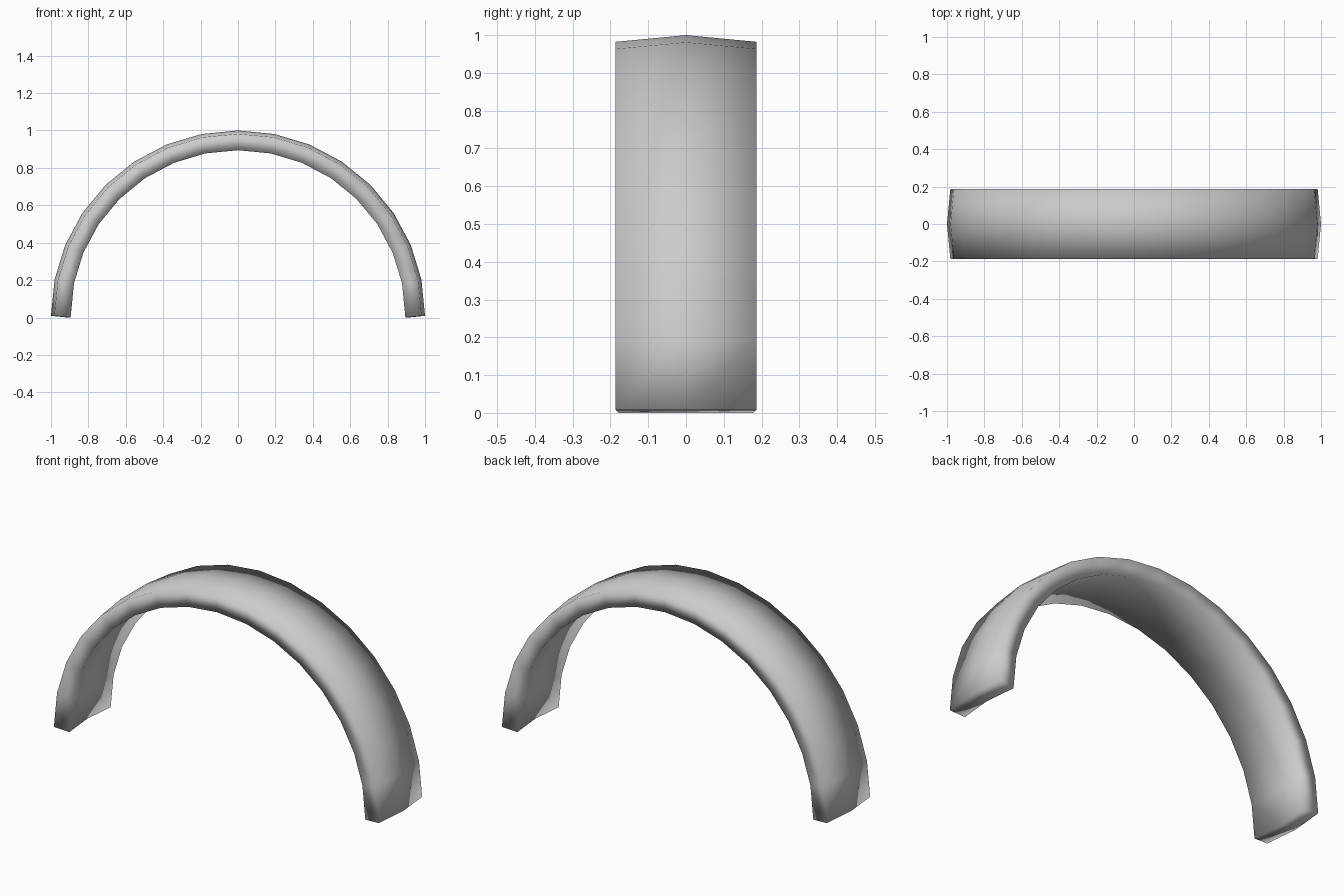
import bpy
import bmesh
from math import sin, cos, pi

if "Cube" in bpy.data.objects:
    bpy.data.objects.remove(bpy.data.objects["Cube"])

SEGMENTS = 16
LIFT = 0.009                                  # the tilted ends hang below the arc's centre
PROFILE = [(-0.187, 0.982), (0.0, 1.0), (0.187, 0.982)]   # (y, radius), shallow ridge

# Outer skin: ridged strip swept through a half circle
bm = bmesh.new()
rows = []
for i in range(SEGMENTS + 1):
    a = pi * i / SEGMENTS
    rows.append([bm.verts.new((r * cos(a), y, LIFT + (1 - LIFT) * r * sin(a)))
                 for y, r in PROFILE])
for p, q in zip(rows, rows[1:]):
    for j in range(len(PROFILE) - 1):
        bm.faces.new((p[j], p[j + 1], q[j + 1], q[j]))

# Make every face point away from the arc's centre
bm.normal_update()
for f in bm.faces:
    c = f.calc_center_median()
    if f.normal.x * c.x + f.normal.z * c.z < 0:
        f.normal_flip()
    f.smooth = True

mesh = bpy.data.meshes.new("arch_band")
bm.to_mesh(mesh)
bm.free()
band = bpy.data.objects.new("arch_band", mesh)
bpy.context.collection.objects.link(band)

# Thicken inwards; rim stays smooth-shaded like the skin
solid = band.modifiers.new("thickness", "SOLIDIFY")
solid.thickness = 0.088
solid.offset = -1
solid.use_even_offset = False
